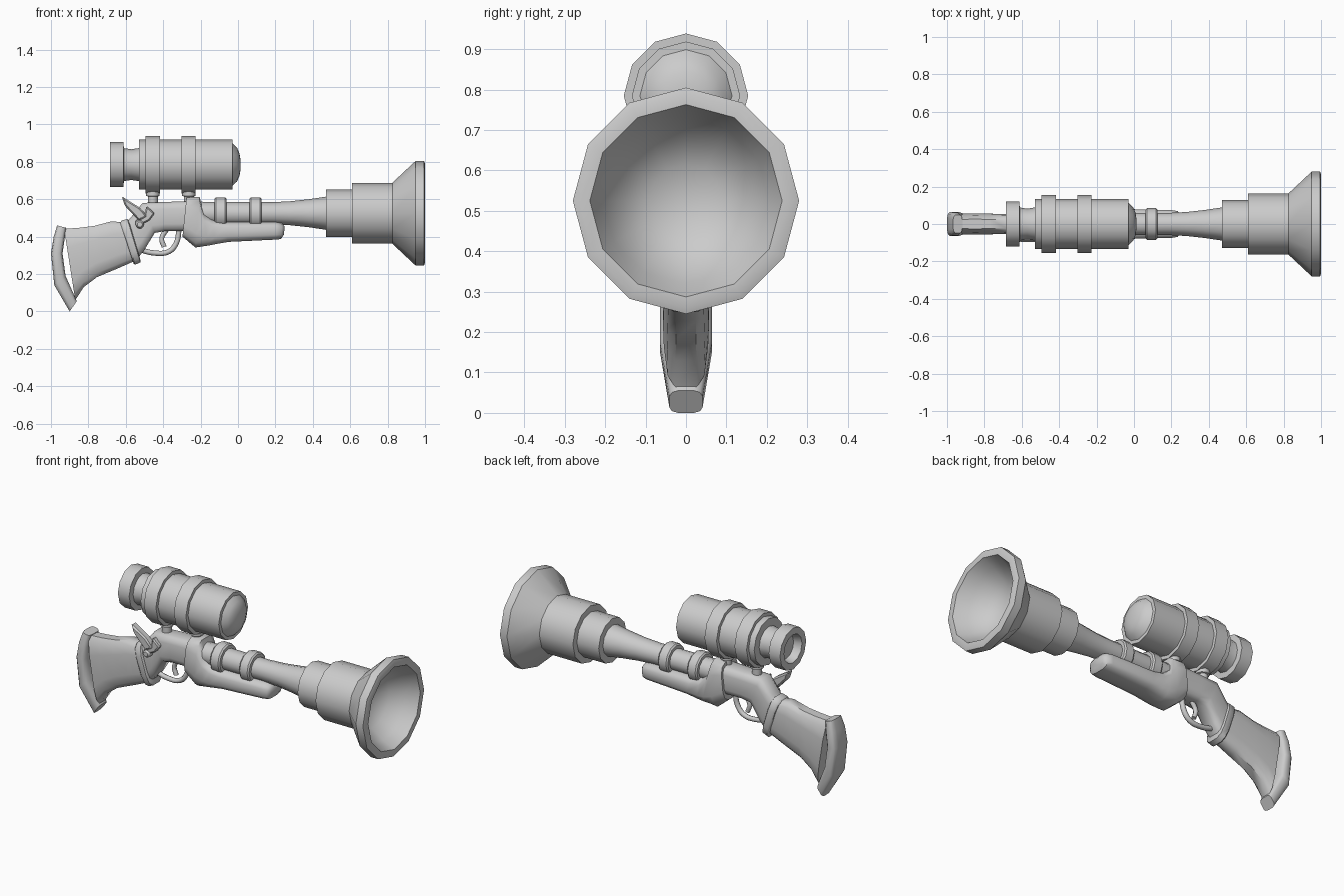
import bpy, bmesh, math
from math import sin, cos, pi, radians

if "Cube" in bpy.data.objects:
    bpy.data.objects.remove(bpy.data.objects["Cube"])


def finish(name, bm, angle=40):
    bmesh.ops.remove_doubles(bm, verts=bm.verts, dist=1e-5)
    bmesh.ops.recalc_face_normals(bm, faces=bm.faces)
    me = bpy.data.meshes.new(name)
    bm.to_mesh(me)
    bm.free()
    ob = bpy.data.objects.new(name, me)
    bpy.context.collection.objects.link(ob)
    bpy.ops.object.select_all(action='DESELECT')
    ob.select_set(True)
    bpy.context.view_layer.objects.active = ob
    bpy.ops.object.shade_smooth_by_angle(angle=radians(angle))
    return ob


def skin(bm, rings):
    """Join successive closed rings of points with quads."""
    vs = [[bm.verts.new(p) for p in r] for r in rings]
    n = len(vs[0])
    for a, b in zip(vs, vs[1:]):
        for i in range(n):
            j = (i + 1) % n
            bm.faces.new((a[i], a[j], b[j], b[i]))
    return vs


def lathe(name, profile, z, sides=12, angle=40):
    """Revolve (x, radius) points about a line along x at height z."""
    bm = bmesh.new()
    skin(bm, [[(x, max(r, 1e-7) * sin(2 * pi * i / sides), z + max(r, 1e-7) * cos(2 * pi * i / sides))
               for i in range(sides)] for x, r in profile])
    return finish(name, bm, angle)


def loft(name, sections, p=0.6, sides=12, angle=45):
    """Rounded sections, each (top x, top z, bottom x, bottom z, half width)."""
    def sp(v):
        return math.copysign(abs(v) ** p, v) if abs(v) > 1e-6 else 0
    bm = bmesh.new()
    rings = []
    for x1, z1, x2, z2, w in sections:
        ring = []
        for i in range(sides):
            a = 2 * pi * (i + 0.5) / sides
            c, s = sp(cos(a)) / sp(cos(pi / sides)), sp(sin(a))
            ring.append(((x1 + x2) / 2 + c * (x1 - x2) / 2, w * s,
                         (z1 + z2) / 2 + c * (z1 - z2) / 2))
        rings.append(ring)
    vs = skin(bm, rings)
    bm.faces.new(vs[0])
    bm.faces.new(vs[-1])
    return finish(name, bm, angle)


def plate(name, pts, y0, y1, bevel):
    """Flat outline in x/z extruded between two y values."""
    bm = bmesh.new()
    f = bm.faces.new([bm.verts.new((x, y0, z)) for x, z in pts])
    ext = bmesh.ops.extrude_face_region(bm, geom=[f])
    for v in ext['geom']:
        if isinstance(v, bmesh.types.BMVert):
            v.co.y = y1
    bmesh.ops.bevel(bm, geom=list(bm.edges), offset=bevel, segments=1, affect='EDGES')
    return finish(name, bm)


def tube(name, pts, r, y=0):
    cu = bpy.data.curves.new(name, 'CURVE')
    cu.dimensions = '3D'
    cu.bevel_depth, cu.bevel_resolution = r, 2
    cu.use_fill_caps = True
    cu.resolution_u = 4
    sp = cu.splines.new('BEZIER')
    sp.bezier_points.add(len(pts) - 1)
    for b, (x, z) in zip(sp.bezier_points, pts):
        b.co = (x, y, z)
        b.handle_left_type = b.handle_right_type = 'AUTO'
    ob = bpy.data.objects.new(name, cu)
    bpy.context.collection.objects.link(ob)
    bpy.ops.object.select_all(action='DESELECT')
    ob.select_set(True)
    bpy.context.view_layer.objects.active = ob
    bpy.ops.object.convert(target='MESH')


BARREL_Z, SCOPE_Z = 0.525, 0.785

# Barrel, stepped sleeves and hollow flared muzzle
lathe("barrel", [(-0.27, 0), (-0.27, 0.062), (0.18, 0.059), (0.28, 0.064), (0.38, 0.075),
                 (0.48, 0.09), (0.48, 0)], BARREL_Z)
lathe("barrel_sleeve", [(0.47, 0), (0.47, 0.127), (0.62, 0.127), (0.62, 0)], BARREL_Z)
lathe("muzzle_bell", [(0.61, 0), (0.61, 0.163), (0.825, 0.163), (0.95, 0.28), (0.995, 0.28),
                      (1.0, 0.265), (1.0, 0.238), (0.93, 0.205), (0.86, 0.155), (0.82, 0.09),
                      (0.805, 0)], BARREL_Z)
for i, x in enumerate((-0.125, 0.062)):
    lathe(f"barrel_band_{i + 1}", [(x, 0.05), (x, 0.078), (x + 0.008, 0.085), (x + 0.055, 0.085),
                                   (x + 0.063, 0.078), (x + 0.063, 0.05)], BARREL_Z)

# Scope: tube with domed lens, recessed eyepiece, clamp rings and posts
lathe("scope_tube", [(-0.53, 0), (-0.53, 0.134), (-0.03, 0.134), (-0.03, 0.112)], SCOPE_Z)
lathe("scope_lens", [(-0.03, 0.114), (-0.005, 0.09), (0.008, 0.06), (0.013, 0.03), (0.014, 0)], SCOPE_Z)
lathe("scope_eyepiece", [(-0.52, 0.09), (-0.57, 0.082), (-0.61, 0.088), (-0.613, 0.12), (-0.685, 0.12),
                         (-0.685, 0.082), (-0.64, 0.07), (-0.64, 0)], SCOPE_Z)
for i, x in enumerate((-0.455, -0.263)):
    lathe(f"scope_ring_{i + 1}", [(x - 0.04, 0.12), (x - 0.04, 0.154), (x + 0.037, 0.154),
                                  (x + 0.037, 0.12)], SCOPE_Z)
    bm = bmesh.new()
    skin(bm, [[(x + r * cos(pi * k / 5), r * sin(pi * k / 5), z) for k in range(10)]
              for z, r in ((0.57, 0.027), (0.615, 0.027), (0.618, 0.036), (0.66, 0.036))])
    finish(f"scope_post_{i + 1}", bm)

# Receiver and wooden fore-end
loft("receiver", [(-0.605, 0.47, -0.535, 0.285, 0.055), (-0.575, 0.50, -0.50, 0.33, 0.058),
                  (-0.51, 0.58, -0.445, 0.42, 0.062), (-0.40, 0.585, -0.39, 0.43, 0.064),
                  (-0.25, 0.59, -0.25, 0.43, 0.066)], p=0.5)
loft("fore_end", [(-0.275, 0.61, -0.297, 0.40, 0.08), (-0.205, 0.612, -0.228, 0.342, 0.085),
                  (-0.185, 0.53, -0.16, 0.352, 0.085), (-0.14, 0.492, -0.12, 0.36, 0.083),
                  (-0.08, 0.478, -0.05, 0.372, 0.082), (0.20, 0.478, 0.20, 0.384, 0.076),
                  (0.235, 0.472, 0.23, 0.387, 0.07), (0.25, 0.452, 0.245, 0.41, 0.05)])

# Shoulder stock, collar and butt plate
loft("stock", [(-0.60, 0.475, -0.54, 0.275, 0.052), (-0.675, 0.482, -0.65, 0.227, 0.055),
               (-0.77, 0.457, -0.755, 0.183, 0.056), (-0.85, 0.447, -0.825, 0.13, 0.058),
               (-0.93, 0.442, -0.87, 0.06, 0.056)])
loft("stock_collar", [(-0.63, 0.475, -0.558, 0.255, 0.062), (-0.622, 0.486, -0.55, 0.25, 0.069),
                      (-0.592, 0.494, -0.522, 0.262, 0.069), (-0.584, 0.485, -0.52, 0.27, 0.062)])
loft("butt_plate", [(-0.967, 0.46, -0.918, 0.447, 0.05), (-0.985, 0.40, -0.928, 0.38, 0.063),
                    (-1.0, 0.31, -0.938, 0.31, 0.066), (-0.982, 0.14, -0.922, 0.19, 0.066),
                    (-0.9, 0.0, -0.862, 0.055, 0.042)], p=0.55)

# Trigger and guard
tube("trigger_guard", [(-0.315, 0.44), (-0.33, 0.365), (-0.37, 0.32), (-0.445, 0.312), (-0.54, 0.335)], 0.014)
tube("trigger", [(-0.38, 0.44), (-0.408, 0.39), (-0.395, 0.345)], 0.013)

# Side hammer: swept spur, jaw and pivot
plate("hammer_spur", [(-0.622, 0.616), (-0.525, 0.555), (-0.485, 0.51), (-0.53, 0.485), (-0.605, 0.565)],
      -0.095, -0.05, 0.008)
plate("hammer_jaw", [(-0.49, 0.565), (-0.445, 0.525), (-0.475, 0.485), (-0.545, 0.45), (-0.55, 0.485),
                     (-0.50, 0.515)], -0.085, -0.045, 0.007)
bm = bmesh.new()
skin(bm, [[(-0.525 + r * cos(pi * k / 5), y, 0.465 + r * sin(pi * k / 5)) for k in range(10)]
          for y, r in ((-0.04, 0.022), (-0.085, 0.022), (-0.095, 0.014), (-0.096, 1e-7))])
finish("hammer_pivot", bm)
